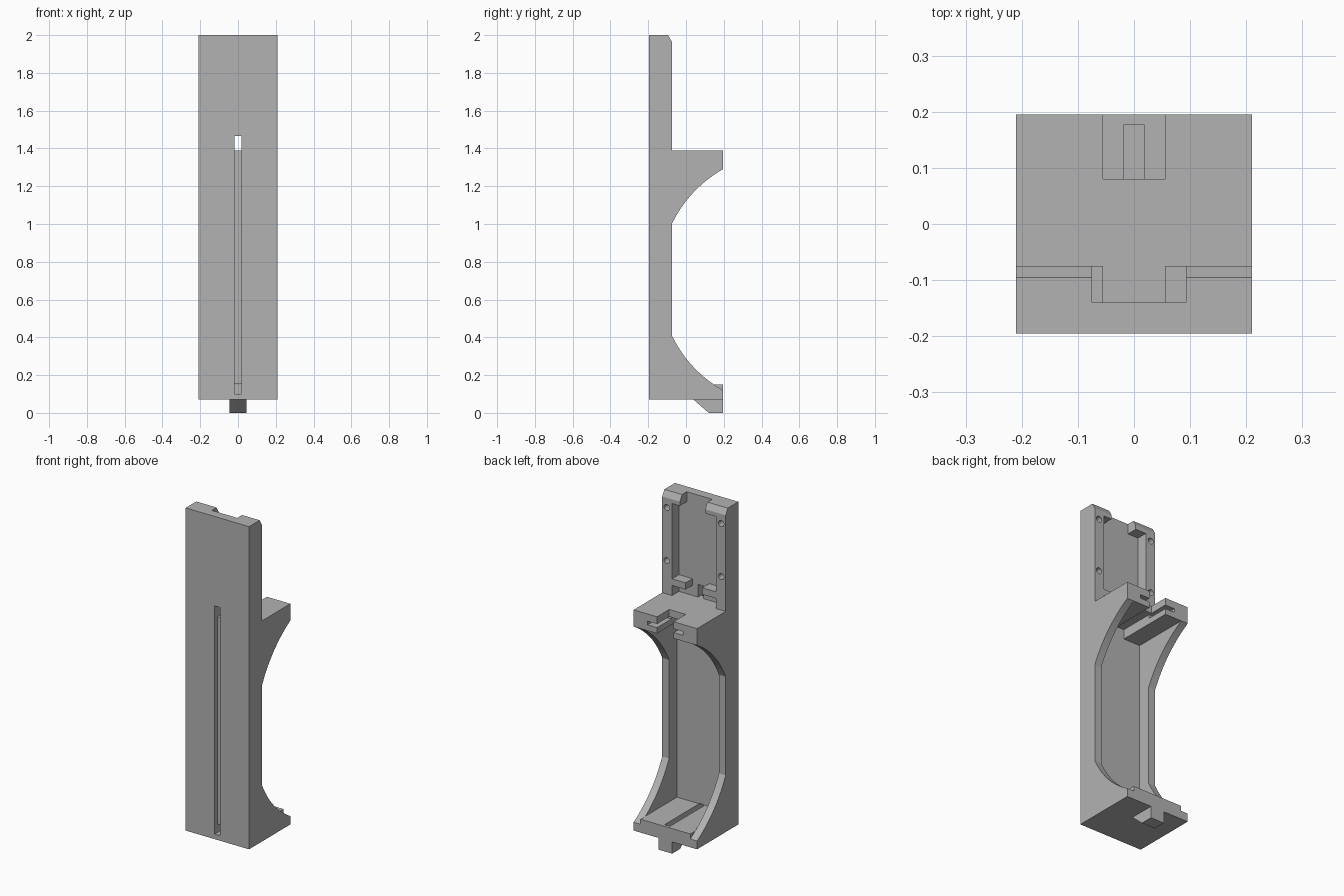
import bpy, bmesh, math
from mathutils import Matrix, Vector

cube = bpy.data.objects.get("Cube")
if cube:
    bpy.data.objects.remove(cube, do_unlink=True)

grey = bpy.data.materials.new("plain grey")
grey.use_nodes = True
grey.diffuse_color = (0.45, 0.45, 0.45, 1)
grey.node_tree.nodes["Principled BSDF"].inputs["Base Color"].default_value = (0.45, 0.45, 0.45, 1)


def make(name, bm):
    bmesh.ops.recalc_face_normals(bm, faces=bm.faces)
    mesh = bpy.data.meshes.new(name)
    bm.to_mesh(mesh)
    bm.free()
    mesh.materials.append(grey)
    obj = bpy.data.objects.new(name, mesh)
    bpy.context.collection.objects.link(obj)
    return obj


def extrude(name, profile, half):
    """Extrude a (y, z) profile across x."""
    bm = bmesh.new()
    face = bm.faces.new([bm.verts.new((-half, y, z)) for y, z in profile])
    out = bmesh.ops.extrude_face_region(bm, geom=[face])
    verts = [v for v in out["geom"] if isinstance(v, bmesh.types.BMVert)]
    bmesh.ops.translate(bm, vec=(2 * half, 0, 0), verts=verts)
    return make(name, bm)


def box(name, x0, x1, y0, y1, z0, z1):
    bm = bmesh.new()
    centre = Vector((x0 + x1, y0 + y1, z0 + z1)) / 2
    size = Matrix.Diagonal((x1 - x0, y1 - y0, z1 - z0, 1))
    bmesh.ops.create_cube(bm, size=1, matrix=Matrix.Translation(centre) @ size)
    return make(name, bm)


def hole(x, z, radius):
    bm = bmesh.new()
    place = Matrix.Translation((x, -0.08, z)) @ Matrix.Rotation(math.pi / 2, 4, "X")
    bmesh.ops.create_cone(bm, cap_ends=True, segments=24, radius1=radius,
                          radius2=radius, depth=0.1, matrix=place)
    return make("screw_hole_cutter", bm)


def cut(target, cutter):
    mod = target.modifiers.new("cut", "BOOLEAN")
    mod.operation = "DIFFERENCE"
    mod.solver = "EXACT"
    mod.object = cutter
    bpy.context.view_layer.update()
    graph = bpy.context.evaluated_depsgraph_get()
    mesh = bpy.data.meshes.new_from_object(target.evaluated_get(graph))
    target.modifiers.clear()
    target.data = mesh
    bpy.data.objects.remove(cutter, do_unlink=True)


# Body: side profile with two mirrored curved braces
FRONT, WALL, BACK = -0.195, -0.075, 0.195
start, control, end = Vector((BACK, 1.29)), Vector((0.015, 1.185)), Vector((WALL, 1.0))
upper = []
for i in range(15):
    t = i / 14
    p = start * (1 - t) ** 2 + control * 2 * t * (1 - t) + end * t * t
    upper.append((p.x, p.y))
lower = [(y, 1.41 - z) for y, z in reversed(upper)]
profile = [(FRONT, 0.07), (FRONT, 2), (-0.095, 2), (WALL, 1.965), (WALL, 1.39), (BACK, 1.39)]
body = extrude("holder_body", profile + upper + lower + [(BACK, 0.07)], 0.21)

# Large open bay and the rail channel under the shelf
cut(body, box("bay_cutter", -0.165, 0.165, -0.15, 0.3, 0.15, 1.29))
cut(body, box("channel_cutter", -0.055, 0.055, -0.15, 0.3, 0.2, 1.347))
cut(body, box("undercut_cutter", -0.117, 0.117, 0.06, 0.3, 1.325, 1.347))
cut(body, box("shelf_slot_cutter", -0.055, 0.055, 0.08, 0.3, 1.2, 1.5))

# Upper panel recess with its top notch
cut(body, box("recess_cutter", -0.145, 0.145, -0.14, 0, 1.39, 1.94))
cut(body, box("notch_cutter", -0.075, 0.093, -0.14, 0, 1.8, 2.1))

# Screw holes in the rails
for x in (-0.18, 0.18):
    for z in (1.59, 1.907):
        cut(body, hole(x, z, 0.018))

# Cable groove along the front, with openings at both ends and across the floor
W = 0.018
cut(body, box("front_groove_cutter", -W, W, -0.3, -0.17, 0.1, 1.465))
cut(body, box("upper_opening_cutter", -W, W, -0.3, -0.1, 1.39, 1.465))
cut(body, box("floor_groove_cutter", -W, W, -0.3, 0.177, 0.1, 0.152))

# Floor lip rising above the ends of the lower braces
box("floor_lip", -0.165, -W, 0.13, BACK, 0.08, 0.15)
box("floor_lip", W, 0.165, 0.13, BACK, 0.08, 0.15)
box("floor_lip_end", -W, W, 0.177, BACK, 0.08, 0.15)

# Small retaining tabs at the foot of the recess
for side, x0, x1 in (("left", 0.055, 0.145), ("right", -0.145, -0.055)):
    box("panel_tab_" + side, x0, x1, -0.141, WALL, 1.45, 1.49)

# Wedge shaped foot hook
extrude("foot_hook", [(0.04, 0.07), (0.12, 0), (BACK, 0), (BACK, 0.07)], 0.045)
